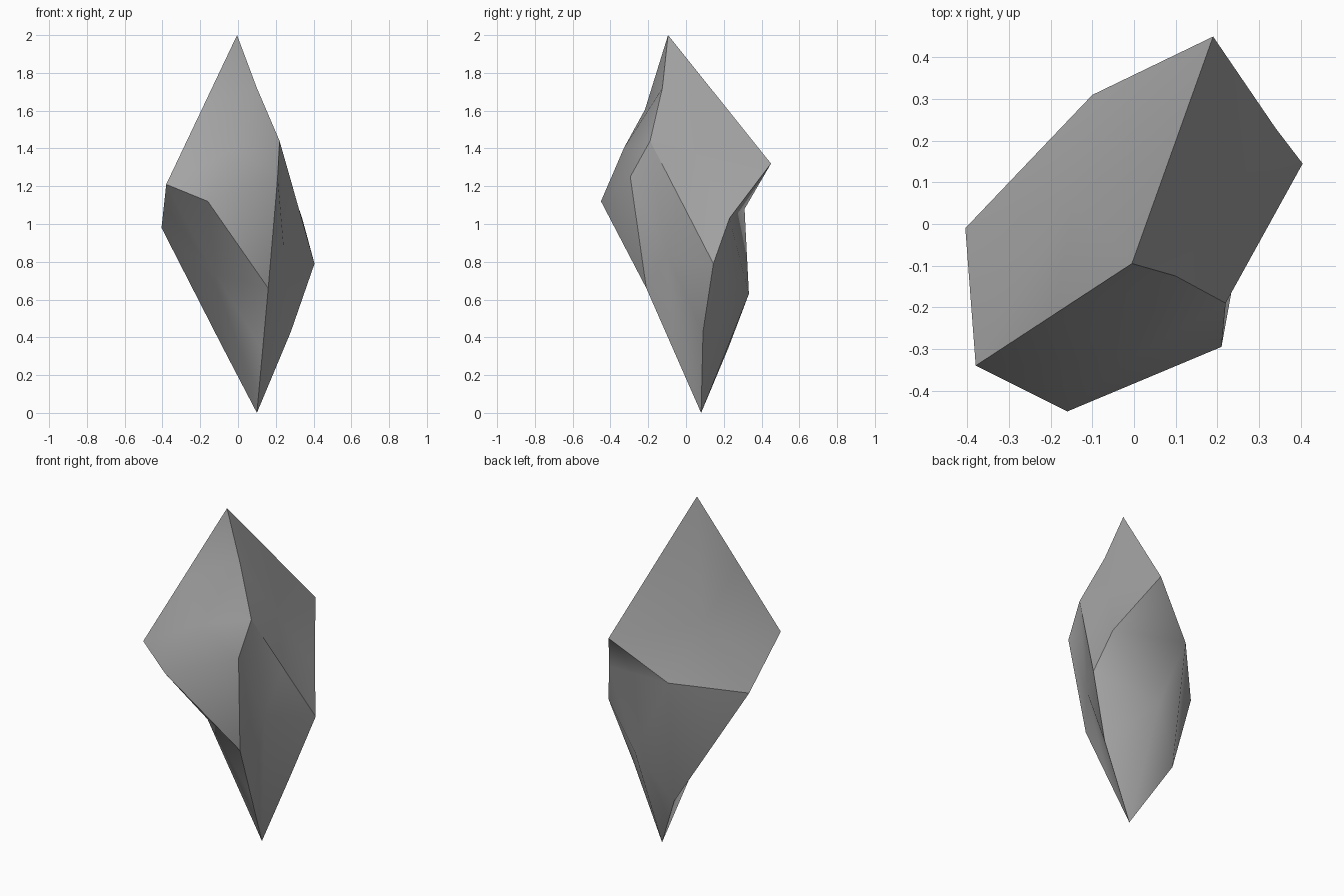
import bpy, bmesh
from mathutils import Vector

if "Cube" in bpy.data.objects:
    bpy.data.objects.remove(bpy.data.objects["Cube"], do_unlink=True)

# Eight corners of a skewed, upended block
corners = {
    "top": (-0.005, -0.095, 2.0), "back": (0.19, 0.45, 1.32),
    "side": (-0.38, -0.34, 1.21), "front": (0.22, -0.19, 1.44),
    "low_side": (-0.405, -0.01, 0.98), "low_left": (0.405, 0.145, 0.79),
    "low_front": (0.16, -0.21, 0.66), "tip": (0.10, 0.08, 0.0),
}
# Edges whose middle is pushed off the straight line
bent = {
    ("top", "front"): (0.10, -0.125, 1.72),
    ("back", "low_left"): (0.34, 0.23, 1.03),
    ("back", "low_side"): (-0.10, 0.31, 1.08),
    ("side", "low_front"): (-0.16, -0.45, 1.12),
    ("front", "low_front"): (0.21, -0.295, 1.25),
    ("low_left", "tip"): (0.28, 0.09, 0.43),
    ("low_side", "tip"): (-0.08, 0.225, 0.345),
}
# Six sides: corners, centre where dished or bulged, corners folded across
sides = [
    (("top", "back", "low_side", "side"), None, ()),
    (("top", "front", "low_left", "back"), None, ()),
    (("top", "side", "low_front", "front"), (-0.02, -0.33, 1.40),
     ("top", "low_front")),
    (("front", "low_front", "tip", "low_left"), None, ()),
    (("side", "low_side", "tip", "low_front"), None, ()),
    (("back", "low_left", "tip", "low_side"), (0.10, 0.333, 0.63),
     ("back", "low_side")),
]

bm = bmesh.new()
corner = {name: bm.verts.new(co) for name, co in corners.items()}
middle = {}


def edge_middle(a, b):
    key = frozenset((a, b))
    if key not in middle:
        co = bent.get((a, b)) or bent.get((b, a))
        co = co or (corner[a].co + corner[b].co) / 2
        middle[key] = bm.verts.new(co)
    return middle[key]


# Each side: four quarters round the centre, each split in two triangles
for names, centre, folded in sides:
    mids = [edge_middle(names[i], names[(i + 1) % 4]) for i in range(4)]
    if centre is None:
        centre = (sum((m.co for m in mids), Vector()) / 2
                  - sum((corner[n].co for n in names), Vector()) / 4)
    hub = bm.verts.new(centre)
    for i, name in enumerate(names):
        before, tip, after = mids[i - 1], corner[name], mids[i]
        if name in folded:
            bm.faces.new((before, tip, after))
            bm.faces.new((before, after, hub))
        else:
            bm.faces.new((before, tip, hub))
            bm.faces.new((tip, after, hub))

bmesh.ops.recalc_face_normals(bm, faces=bm.faces[:])

# Smooth within each side, crisp along the block edges
for face in bm.faces:
    face.smooth = True
for key, mid in middle.items():
    for name in key:
        bm.edges.get((corner[name], mid)).smooth = False

mesh = bpy.data.meshes.new("crystal_shard")
bm.to_mesh(mesh)
bm.free()
shard = bpy.data.objects.new("crystal_shard", mesh)
bpy.context.collection.objects.link(shard)

# Plain grey stone
grey = (0.37, 0.37, 0.37, 1.0)
stone = bpy.data.materials.new("grey_stone")
stone.use_nodes = True
stone.diffuse_color = grey
stone.node_tree.nodes["Principled BSDF"].inputs["Base Color"].default_value = grey
mesh.materials.append(stone)
